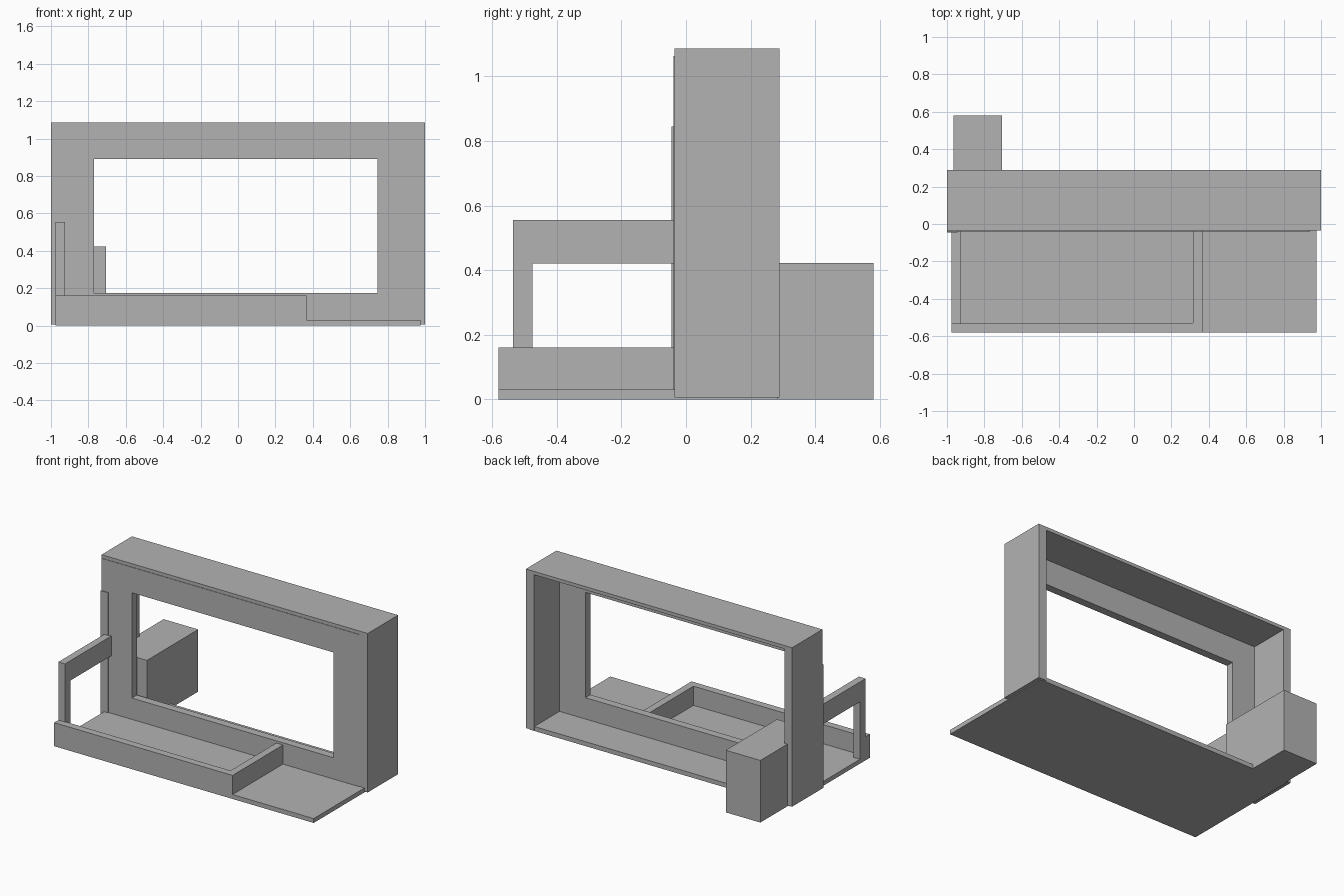
import bpy, bmesh

if "Cube" in bpy.data.objects:
    bpy.data.objects.remove(bpy.data.objects["Cube"])

grey = bpy.data.materials.new("plain_grey")
grey.diffuse_color = (0.45, 0.45, 0.45, 1)
grey.use_nodes = True
grey.node_tree.nodes["Principled BSDF"].inputs["Base Color"].default_value = grey.diffuse_color


def finish(name, bm):
    bmesh.ops.recalc_face_normals(bm, faces=bm.faces)
    mesh = bpy.data.meshes.new(name)
    bm.to_mesh(mesh)
    bm.free()
    mesh.materials.append(grey)
    obj = bpy.data.objects.new(name, mesh)
    bpy.context.collection.objects.link(obj)
    return obj


def box(name, x, y, z):
    """Box given by its (min, max) range on each axis."""
    bm = bmesh.new()
    bmesh.ops.create_cube(bm, size=1)
    for v in bm.verts:
        v.co = [r[0] if c < 0 else r[1] for c, r in zip(v.co, (x, y, z))]
    return finish(name, bm)


def window_panel(name, outer, inner, y):
    """Upright panel with a rectangular opening; rectangles are x0, x1, z0, z1."""
    bm = bmesh.new()
    loops = []
    for rect, depth in ((outer, y[0]), (inner, y[0]), (inner, y[1]), (outer, y[1])):
        x0, x1, z0, z1 = rect
        loops.append([bm.verts.new((px, depth, pz))
                      for px, pz in ((x0, z0), (x1, z0), (x1, z1), (x0, z1))])
    for i in range(4):
        a, b = loops[i], loops[(i + 1) % 4]
        for j in range(4):
            k = (j + 1) % 4
            bm.faces.new((a[j], a[k], b[k], b[j]))
    return finish(name, bm)


# Floor slab under the whole model
box("floor_slab", (-0.975, 0.975), (-0.58, 0.285), (0, 0.03))

# Hollow surround, open at the back, with a large opening in its front panel
window_panel("front_panel", (-1, 0.94, 0.03, 1.063), (-0.77, 0.745, 0.175, 0.89),
             (-0.039, 0.015))
box("right_wall", (0.94, 1), (-0.036, 0.29), (0.006, 1.063))
box("left_wall", (-1, -0.945), (0.015, 0.29), (0.006, 1.063))
box("roof", (-1, 1), (-0.036, 0.29), (1.063, 1.086))
box("left_trim", (-1, -0.945), (-0.045, 0.015), (0.006, 0.845))

# Low walls around the front deck
box("deck_front_wall", (-0.975, 0.365), (-0.58, -0.53), (0.0, 0.16))
box("deck_side_wall", (0.315, 0.365), (-0.53, -0.039), (0.03, 0.16))

# Handrail on the left
box("rail_post", (-0.975, -0.925), (-0.535, -0.475), (0.03, 0.42))
box("rail_beam", (-0.975, -0.925), (-0.535, -0.039), (0.42, 0.555))

# Block at the back
box("rear_block", (-0.965, -0.705), (0.03, 0.58), (0, 0.422))
